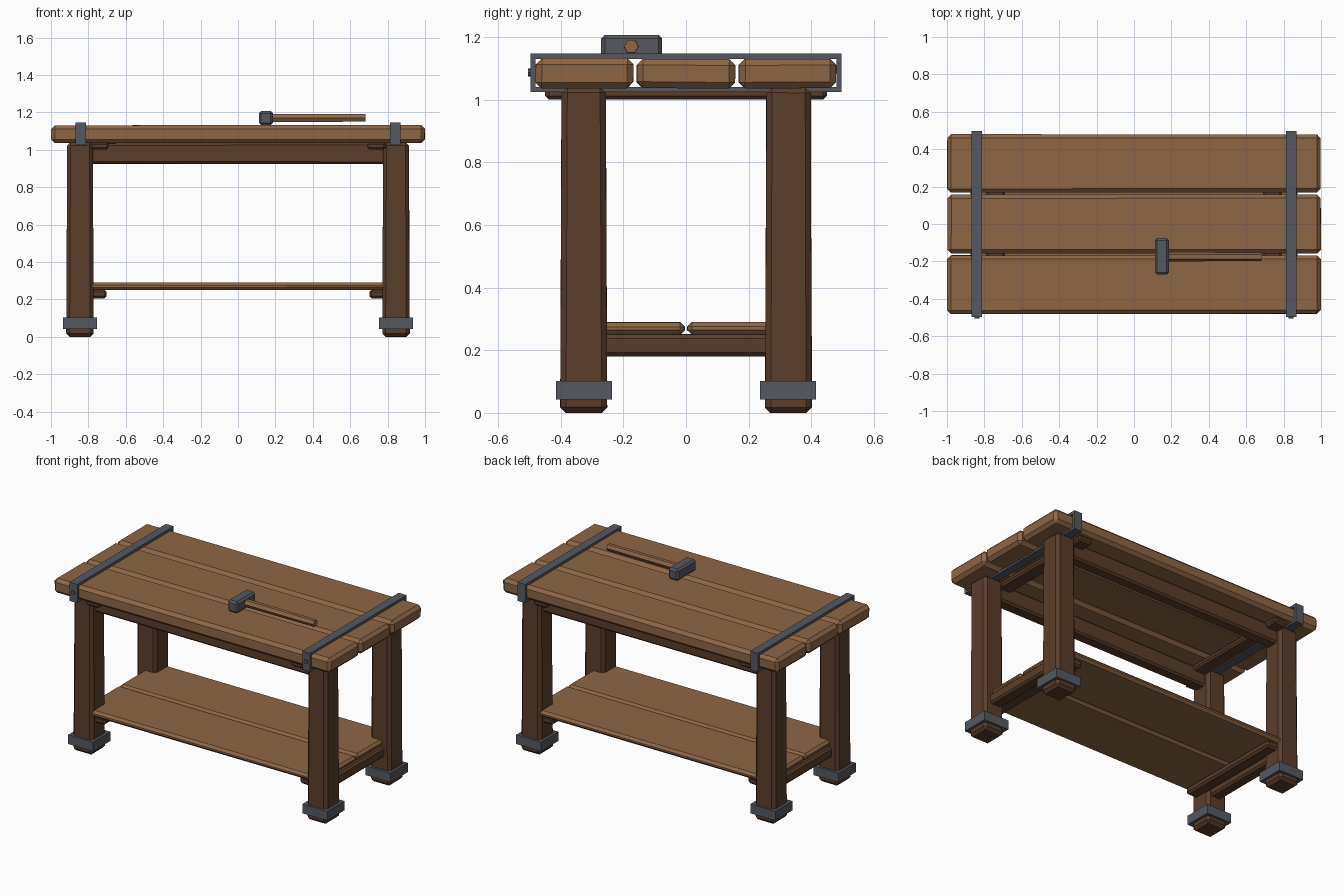
import bpy, bmesh, math, random
from mathutils import Matrix, Vector

if "Cube" in bpy.data.objects:
    bpy.data.objects.remove(bpy.data.objects["Cube"])

random.seed(4)


def material(name, rgb):
    m = bpy.data.materials.new(name)
    m.diffuse_color = (*rgb, 1)
    m.use_nodes = True
    m.node_tree.nodes["Principled BSDF"].inputs["Base Color"].default_value = m.diffuse_color
    return m


LIGHT = material("light_wood", (0.27, 0.135, 0.06))
DARK = material("dark_wood", (0.105, 0.048, 0.024))
IRON = material("iron", (0.09, 0.10, 0.12))


def finish(bm, name, mat):
    bmesh.ops.recalc_face_normals(bm, faces=bm.faces[:])
    me = bpy.data.meshes.new(name)
    bm.to_mesh(me)
    bm.free()
    me.materials.append(mat)
    ob = bpy.data.objects.new(name, me)
    bpy.context.collection.objects.link(ob)
    return ob


def box(name, x, y, z, mat, bevel=0.0, wobble=0.0, taper=1.0):
    """Chamfered block given by its (min, max) range on each axis."""
    bm = bmesh.new()
    bmesh.ops.create_cube(bm, size=1)
    mid = Vector([(r[0] + r[1]) / 2 for r in (x, y, z)])
    size = Vector([r[1] - r[0] for r in (x, y, z)])
    for v in bm.verts:
        k = taper if v.co.z > 0 else 1.0
        v.co = Vector((v.co.x * size.x * k, v.co.y * size.y * k, v.co.z * size.z)) + mid
        v.co += Vector([random.uniform(-wobble, wobble) for _ in range(3)])
    if bevel:
        bmesh.ops.bevel(bm, geom=bm.edges[:], offset=bevel, segments=1, affect='EDGES')
    return finish(bm, name, mat)


def rod(name, start, axis, length, r1, r2, sides, mat, spin=0.0):
    """Prism running from start along the x or y axis."""
    bm = bmesh.new()
    bmesh.ops.create_cone(bm, cap_ends=True, segments=sides, radius1=r1, radius2=r2, depth=length)
    turn = Matrix.Rotation(math.pi / 2, 4, 'Y' if axis == 'x' else 'X')
    shift = Matrix.Translation((0, 0, length / 2))
    bm.transform(Matrix.Translation(start) @ turn @ shift @ Matrix.Rotation(spin, 4, 'Z'))
    return finish(bm, name, mat)


def span(a, b, s):
    """Range a..b mirrored when s is -1."""
    return tuple(sorted((a * s, b * s)))


# Tabletop planks
for i, y in enumerate([(-0.48, -0.168), (-0.157, 0.157), (0.168, 0.48)]):
    box(f"top_plank_{i + 1}", (-0.998, 0.998), y, (1.036, 1.131), LIGHT, 0.02, 0.002)

# Lower shelf planks
for s, side in ((-1, "front"), (1, "back")):
    box(f"shelf_plank_{side}", (-0.86, 0.86), span(0.004, 0.392, s), (0.25, 0.29), LIGHT, 0.015, 0.001)
    # Long rails under the top
    box(f"top_rail_{side}", (-0.80, 0.80), span(0.285, 0.365, s), (0.925, 1.036), DARK, 0.012, 0.002)

for sx, end in ((-1, "left"), (1, "right")):
    # Cross battens and side stretcher
    box(f"top_batten_{end}", span(0.69, 0.79, sx), (-0.45, 0.45), (1.0, 1.04), DARK, 0.012)
    box(f"shelf_batten_{end}", span(0.703, 0.79, sx), (-0.37, 0.37), (0.205, 0.252), DARK, 0.012)
    box(f"side_stretcher_{end}", span(0.795, 0.875, sx), (-0.30, 0.30), (0.18, 0.25), DARK, 0.012)

    # Legs with iron foot bands
    for sy, side in ((-1, "front"), (1, "back")):
        box(f"{side}_{end}_leg", span(0.772, 0.918, sx), span(0.252, 0.402, sy), (0, 1.04),
            DARK, 0.018, 0.001, 0.94)
        box(f"{side}_{end}_foot_band", span(0.755, 0.935, sx), span(0.237, 0.415, sy),
            (0.042, 0.102), IRON)

    # Iron strap looped round the top
    bm = bmesh.new()
    rings = []
    for x in span(0.812, 0.868, sx):
        for hy, z0, z1 in ((0.497, 1.025, 1.147), (0.48, 1.04, 1.13)):
            rings.append([bm.verts.new((x, y, z)) for y, z in
                          ((-hy, z0), (hy, z0), (hy, z1), (-hy, z1))])
    for a, b in ((0, 1), (1, 3), (3, 2), (2, 0)):
        for k in range(4):
            n = (k + 1) % 4
            bm.faces.new((rings[a][k], rings[a][n], rings[b][n], rings[b][k]))
    finish(bm, f"strap_{end}", IRON)
    # Strap bolt
    rod(f"strap_bolt_{end}", (sx * 0.84, -0.49, 1.087), 'y', 0.015, 0.013, 0.013, 8, IRON)

# Mallet lying on the top
box("mallet_head", (0.112, 0.186), (-0.271, -0.076), (1.132, 1.207), IRON, 0.012)
rod("mallet_handle", (0.15, -0.175, 1.17), 'x', 0.532, 0.025, 0.023, 6, LIGHT)
